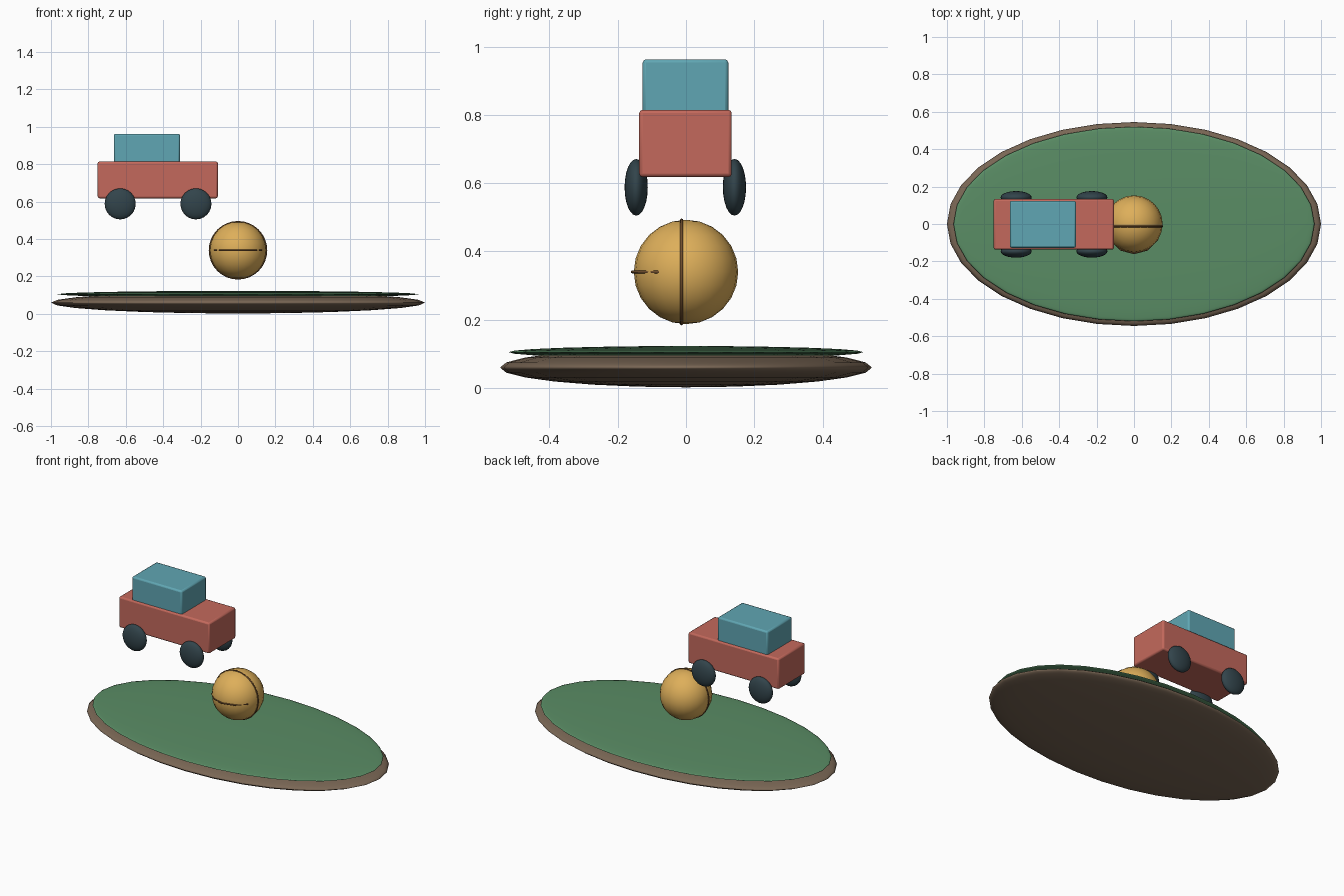
import bpy
import math

if "Cube" in bpy.data.objects:
    bpy.data.objects.remove(bpy.data.objects["Cube"])


def srgb(r, g, b):
    def lin(c):
        c /= 255
        return c / 12.92 if c <= 0.04045 else ((c + 0.055) / 1.055) ** 2.4
    return (lin(r), lin(g), lin(b), 1)


def material(name, rgb):
    m = bpy.data.materials.new(name)
    m.diffuse_color = srgb(*rgb)
    m.use_nodes = True
    m.node_tree.nodes["Principled BSDF"].inputs["Base Color"].default_value = m.diffuse_color
    return m


earth = material("earth brown", (122, 103, 85))
grass = material("grass green", (90, 141, 101))
gold = material("ball gold", (222, 175, 90))
seam = material("seam brown", (112, 78, 45))
red = material("body red", (196, 105, 92))
blue = material("cabin blue", (96, 166, 179))
rubber = material("tyre dark", (50, 68, 75))


def finish(name, mat):
    ob = bpy.context.object
    ob.name = name
    ob.data.materials.append(mat)
    bpy.ops.object.shade_smooth()
    return ob


def ellipsoid(name, mat, loc, radii, segments=24, rings=12):
    bpy.ops.mesh.primitive_uv_sphere_add(segments=segments, ring_count=rings,
                                         radius=1, location=loc)
    bpy.context.object.scale = radii
    return finish(name, mat)


def ring(name, mat, loc, major, minor, rot=(0, 0, 0), segments=32):
    bpy.ops.mesh.primitive_torus_add(major_radius=major, minor_radius=minor,
                                     major_segments=segments, minor_segments=8,
                                     location=loc, rotation=rot)
    return finish(name, mat)


def rounded_box(name, mat, low, high, bevel):
    loc = [(a + b) / 2 for a, b in zip(low, high)]
    bpy.ops.mesh.primitive_cube_add(size=1, location=loc)
    ob = bpy.context.object
    ob.scale = [b - a for a, b in zip(low, high)]
    bpy.ops.object.transform_apply(location=False, rotation=False, scale=True)
    ob.name = name
    ob.data.materials.append(mat)
    mod = ob.modifiers.new("soft edges", 'BEVEL')
    mod.width = bevel
    mod.segments = 2
    bpy.ops.object.shade_smooth_by_angle(angle=math.radians(30))
    return ob


# Island: earth disc with a thinner lawn on top
ellipsoid("island_earth", earth, (0, 0, 0.06), (1.0, 0.545, 0.058), 32, 12)
ellipsoid("island_lawn", grass, (0, 0, 0.105), (0.965, 0.52, 0.018), 32, 12)

# Ball with an upright and a level seam
ellipsoid("ball", gold, (0, 0, 0.34), (0.153, 0.153, 0.153))
ring("ball_upright_seam", seam, (0, -0.013, 0.34), 0.152, 0.0045,
     (math.pi / 2, 0, 0))
ring("ball_level_seam", seam, (0, -0.013, 0.34), 0.144, 0.0045,
     (0, 0, math.pi / 2), 12)

# Car body and cabin
rounded_box("car_body", red, (-0.75, -0.137, 0.618), (-0.108, 0.134, 0.815), 0.01)
rounded_box("car_cabin", blue, (-0.664, -0.127, 0.79), (-0.31, 0.124, 0.963), 0.01)

# Four rounded wheels
for end, x in (("rear", -0.63), ("front", -0.225)):
    for side, y in (("right", -0.146), ("left", 0.142)):
        ellipsoid(f"{end}_{side}_wheel", rubber, (x, y, 0.588),
                  (0.083, 0.034, 0.083))
